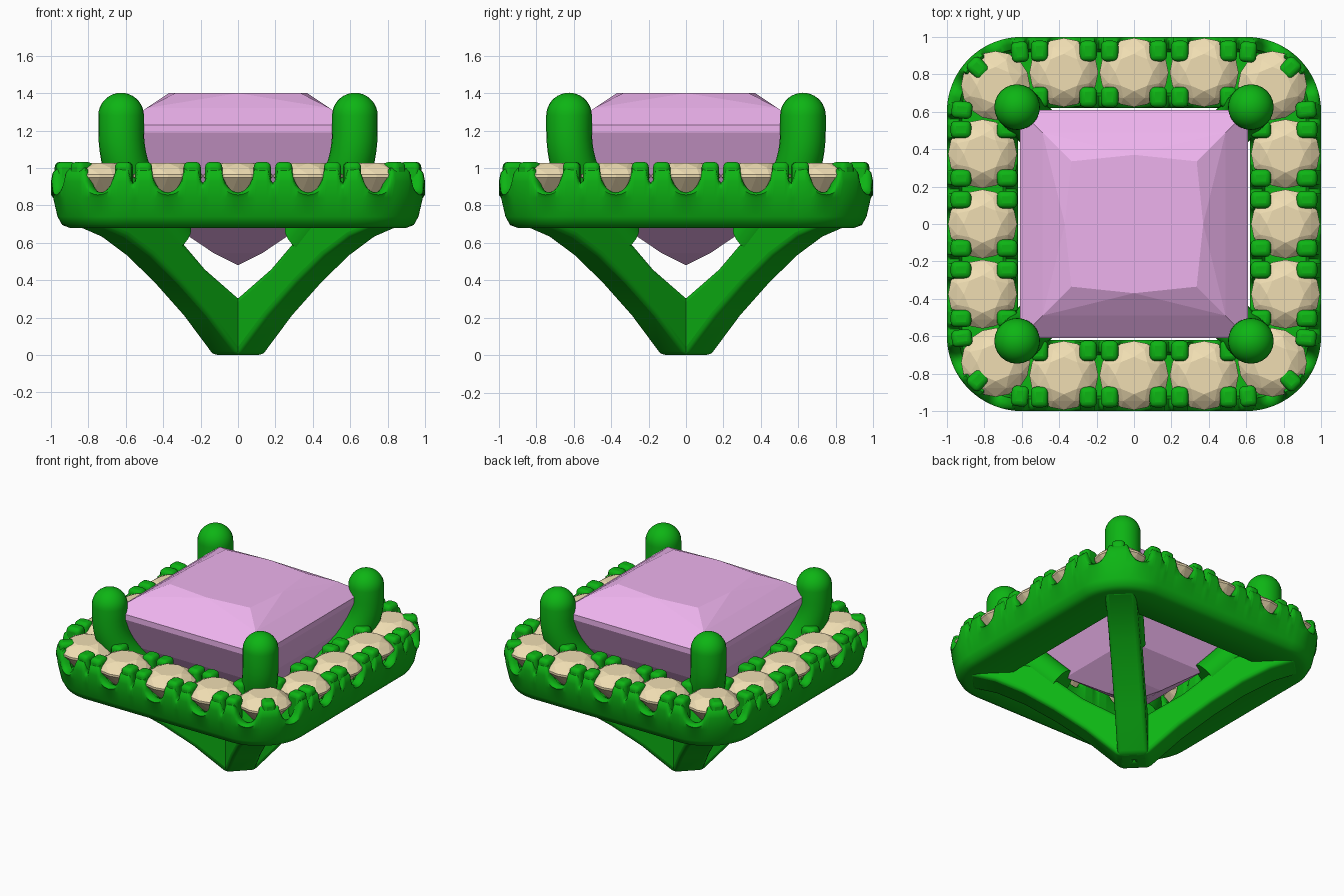
import bpy, bmesh
from math import sin, cos, pi, sqrt
from mathutils import Vector, Matrix
from mathutils.geometry import interpolate_bezier

if "Cube" in bpy.data.objects:
    bpy.data.objects.remove(bpy.data.objects["Cube"])


def material(name, rgb):
    m = bpy.data.materials.new(name)
    m.diffuse_color = (*rgb, 1)
    m.use_nodes = True
    m.node_tree.nodes["Principled BSDF"].inputs["Base Color"].default_value = m.diffuse_color
    return m


GREEN = material("green_metal", (0.004, 0.46, 0.007))
PINK = material("pink_gem", (0.85, 0.45, 0.85))
CREAM = material("cream_gem", (0.87, 0.73, 0.45))


def finish(bm, name, mat, smooth=True, bevel=0):
    bmesh.ops.recalc_face_normals(bm, faces=bm.faces)
    me = bpy.data.meshes.new(name)
    bm.to_mesh(me)
    bm.free()
    me.materials.append(mat)
    ob = bpy.data.objects.new(name, me)
    bpy.context.collection.objects.link(ob)
    bpy.context.view_layer.objects.active = ob
    for o in bpy.context.selected_objects:
        o.select_set(False)
    ob.select_set(True)
    if bevel:
        b = ob.modifiers.new("round", 'BEVEL')
        b.width, b.segments, b.limit_method = bevel, 3, 'ANGLE'
    if smooth:
        bpy.ops.object.shade_smooth_by_angle(angle=0.9)
    return ob


def bridge(bm, a, b):
    for i in range(len(a)):
        j = (i + 1) % len(a)
        bm.faces.new((a[i], a[j], b[j], b[i]))


def hull(name, pts, mat):
    bm = bmesh.new()
    for p in pts:
        bm.verts.new(p)
    bmesh.ops.convex_hull(bm, input=bm.verts)
    return finish(bm, name, mat, smooth=False)


# Halo frame: rounded square sweep with a scalloped rim
def dip(s, notches, slits):
    z = 1.0
    for n in notches:
        z = min(z, 1.0 - 0.13 * sqrt(max(0, 1 - ((s - n) / 0.085) ** 2)))
    for n in slits:
        z = min(z, 1.0 - 0.08 * sqrt(max(0, 1 - ((s - n) / 0.02) ** 2)))
    return z


def rounded_square(d, n_line=96, n_arc=36):
    half, r = 1 - d, max(0.4 - d, 0.03)
    c = half - r
    out = []
    for q in range(4):
        rot = Matrix.Rotation(q * pi / 2, 3, 'Z')
        for i in range(n_line):
            t = -1 + 2 * i / n_line
            top = dip(t * 0.6, (-0.375, 0, 0.375), (-0.56, -0.1875, 0.1875, 0.56))
            out.append((rot @ Vector((half, t * c, 0)), top))
        for i in range(n_arc):
            a = pi / 2 * i / n_arc
            out.append((rot @ Vector((c + r * cos(a), c + r * sin(a), 0)),
                        dip(a * 0.4, (0.15, 0.478), ())))
    return out


# section: inset, base height, share of the rim height above 0.84
SECTION = [(0.38, 0.71, 0), (0.35, 0.68, 0), (0.10, 0.68, 0), (0.06, 0.695, 0),
           (0.035, 0.74, 0), (0.012, 0.84, 0), (0, 0.84, 0.55), (0.01, 0.84, 0.85),
           (0.035, 0.84, 1), (0.065, 0.84, 0.85), (0.08, 0.84, 0), (0.30, 0.84, 0),
           (0.315, 0.84, 0.85), (0.34, 0.84, 1), (0.37, 0.84, 0.85), (0.38, 0.84, 0.5)]
bm = bmesh.new()
rings = [[bm.verts.new((p.x, p.y, z + k * (top - 0.84))) for p, top in rounded_square(d)]
         for d, z, k in SECTION]
for i in range(len(rings)):
    bridge(bm, rings[i - 1], rings[i])
finish(bm, "halo_frame", GREEN)

# Small round stones and the tabs that hold them
bm_tabs = bmesh.new()


def tab(x, y, angle, length=0.11):
    m = (Matrix.Translation((x, y, 0.935)) @ Matrix.Rotation(angle, 4, 'Z')
         @ Matrix.Diagonal((length, 0.092, 0.195, 1)))
    bmesh.ops.create_cube(bm_tabs, size=1, matrix=m)


def round_stone(name, x, y):
    def ring(n, r, z, off=0):
        return [(x + r * cos(2 * pi * (i + off) / n), y + r * sin(2 * pi * (i + off) / n), z)
                for i in range(n)]
    hull(name, ring(8, 0.10, 1.027) + ring(8, 0.148, 1.002, 0.5) + ring(16, 0.184, 0.965)
         + ring(16, 0.184, 0.95) + ring(8, 0.10, 0.855, 0.5) + [(x, y, 0.77)], CREAM)


for q in range(4):
    a = q * pi / 2
    rot = Matrix.Rotation(a, 3, 'Z')
    for i, t in enumerate((-0.375, 0, 0.375)):
        p = rot @ Vector((0.81, t, 0))
        round_stone(f"halo_stone_{q}_{i}", p.x, p.y)
        for r in (0.925, 0.678):
            for s in (-0.13, 0.13):
                p = rot @ Vector((r, t + s, 0))
                tab(p.x, p.y, a)
    p = rot @ Vector((0.74, 0.74, 0))
    round_stone(f"corner_stone_{q}", p.x, p.y)
    for x, y, turn in ((0.835, 0.835, pi / 4), (0.92, 0.61, 0.1), (0.61, 0.92, pi / 2 - 0.1)):
        p = rot @ Vector((x, y, 0))
        tab(p.x, p.y, a + turn)
finish(bm_tabs, "halo_tabs", GREEN, bevel=0.028)

# Diagonal legs meeting at the foot
LEG = [(0, 0), (0.10, 0), (0.32, 0.21), (0.54, 0.385), (0.75, 0.53), (0.94, 0.63),
       (1.12, 0.685), (1.12, 0.74), (0.58, 0.74), (0.57, 0.66), (0.52, 0.61),
       (0.34, 0.46), (0.08, 0.30), (0, 0.30)]
for q in range(4):
    a = pi / 4 + q * pi / 2
    out, side, up = Vector((cos(a), sin(a), 0)), Vector((-sin(a), cos(a), 0)), Vector((0, 0, 1))
    bm = bmesh.new()
    f = bm.faces.new([bm.verts.new(out * r + up * z - side * 0.105) for r, z in LEG])
    ext = bmesh.ops.extrude_face_region(bm, geom=[f])
    bmesh.ops.translate(bm, vec=side * 0.21,
                        verts=[v for v in ext["geom"] if isinstance(v, bmesh.types.BMVert)])
    finish(bm, f"leg_{q}", GREEN, bevel=0.04)

    # Domed prong curving up out of the leg
    R, k = 0.122, 0.625 * sqrt(2)
    path = interpolate_bezier(out * 0.50 + up * 0.62, out * 0.72 + up * 0.82,
                              out * k + up * 0.95, out * k + up * 1.20, 16)
    sweep = []
    for i, p in enumerate(path):
        tan = (path[min(i + 1, 15)] - path[max(i - 1, 0)]).normalized() if i < 15 else up
        sweep.append((p, tan, R))
    for i in range(9):
        b = pi / 2 * i / 9
        sweep.append((out * k + up * (1.28 + R * sin(b)), up, R * cos(b)))
    bm = bmesh.new()
    rings = []
    for p, tan, rad in sweep:
        n = side.cross(tan)
        rings.append([bm.verts.new(p + rad * (side * cos(j * pi / 12) + n * sin(j * pi / 12)))
                      for j in range(24)])
    for r0, r1 in zip(rings, rings[1:]):
        bridge(bm, r0, r1)
    bm.faces.new(rings[0])
    tip = bm.verts.new(out * k + up * (1.28 + R))
    for j in range(24):
        bm.faces.new((rings[-1][j], rings[-1][(j + 1) % 24], tip))
    finish(bm, f"prong_{q}", GREEN)

# Square centre gem: table, crown, girdle and deep pavilion
pts = [(0, 0, 0.48)]
for h, z in ((0.335, 1.40), (0.49, 1.32), (0.61, 1.23), (0.61, 1.19),
             (0.50, 0.95), (0.33, 0.68), (0.13, 0.545)):
    pts += [(sx * h, sy * h, z) for sx in (-1, 1) for sy in (-1, 1)]
pts += [(0.37, 0, 1.40), (-0.37, 0, 1.40), (0, 0.37, 1.40), (0, -0.37, 1.40)]
hull("centre_gem", pts, PINK)
